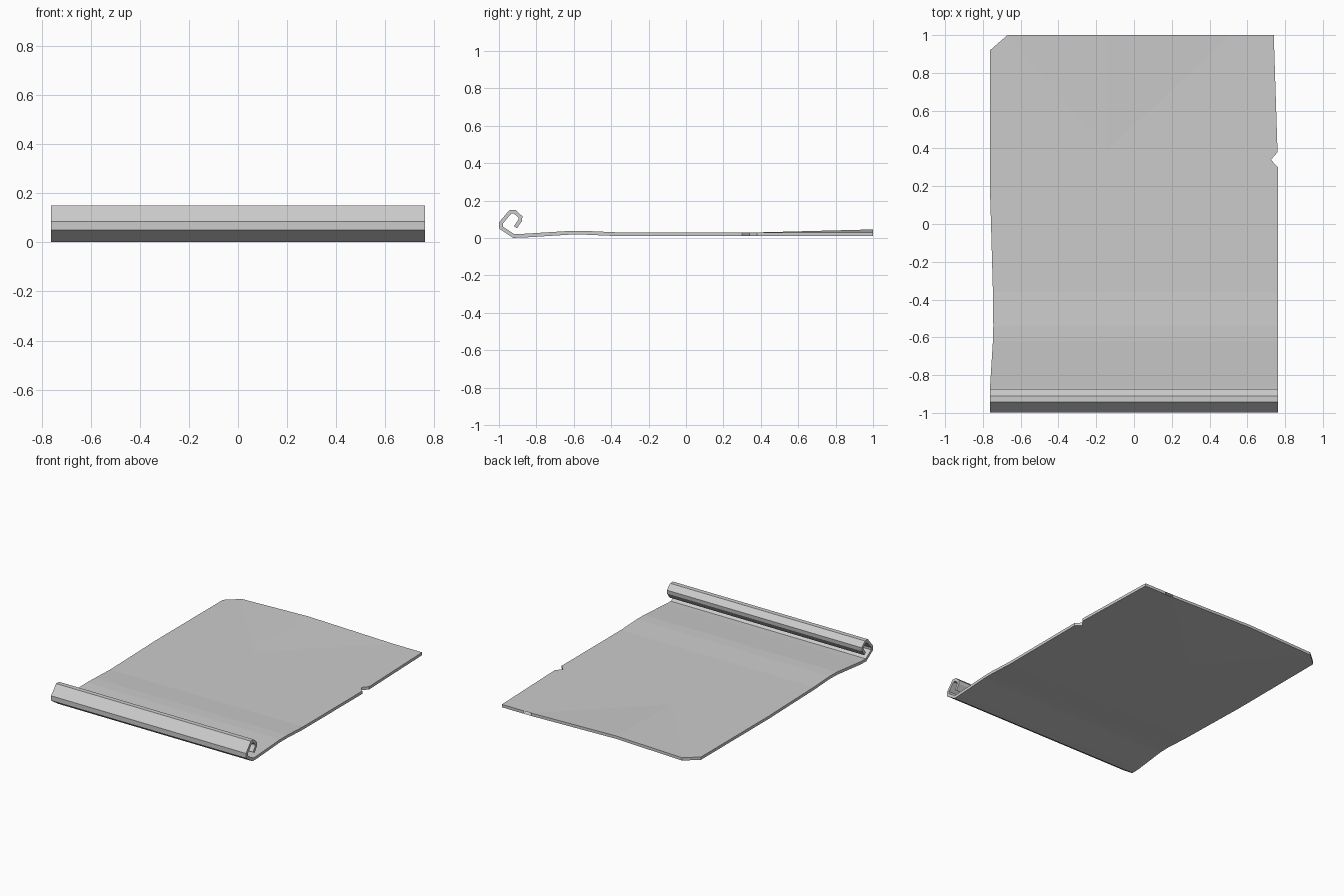
import bpy, bmesh

if "Cube" in bpy.data.objects:
    bpy.data.objects.remove(bpy.data.objects["Cube"])

# Rows across the sheet, from curl tip to back: y, z, left x, right x
W = 0.762
curl = [(-0.912, 0.058), (-0.887, 0.094), (-0.885, 0.112), (-0.915, 0.14),
        (-0.939, 0.14), (-0.989, 0.081), (-0.989, 0.056), (-0.922, 0.011)]
rows = [(y, z, -W, W) for y, z in curl]
rows += [(-0.86, 0.013, -W, W), (-0.62, 0.028, -0.747, W), (-0.54, 0.028, -0.745, W),
         (-0.36, 0.02, -0.747, W), (0.0, 0.02, -0.757, W), (0.16, 0.02, -W, W),
         (0.3, 0.02, -W, W), (0.34, 0.02, -W, 0.725), (0.38, 0.02, -W, 0.76)]

bm = bmesh.new()
pairs = [(bm.verts.new((l, y, z)), bm.verts.new((r, y, z))) for y, z, l, r in rows]
mid = bm.verts.new((-0.15, 0.38, 0.02))
for i, ((a, b), (c, d)) in enumerate(zip(pairs, pairs[1:])):
    last = i == len(pairs) - 2
    bm.faces.new([a, b, d, mid, c] if last else [a, b, d, c])

# Back end: lifted ridge, clipped left corner, torn notch
ridge = bm.verts.new((-0.15, 1.0, 0.036))
left, right = pairs[-1]
corner = [bm.verts.new((x, y, 0.02)) for x, y in [(-0.67, 1.0), (-W, 0.92)]]
notch = [bm.verts.new((x, y, 0.02)) for x, y in
         [(0.74, 1.0), (0.57, 1.0), (0.54, 0.92), (0.51, 1.0)]]
back = [bm.faces.new([left, mid, ridge] + corner),
        bm.faces.new([mid, right] + notch + [ridge])]
bmesh.ops.triangulate(bm, faces=back)

mesh = bpy.data.meshes.new("parchment_sheet")
bm.to_mesh(mesh)
bm.free()
sheet = bpy.data.objects.new("parchment_sheet", mesh)
bpy.context.collection.objects.link(sheet)

# Paper thickness
solid = sheet.modifiers.new("thickness", 'SOLIDIFY')
solid.thickness = 0.02
solid.offset = 0
solid.use_even_offset = True
